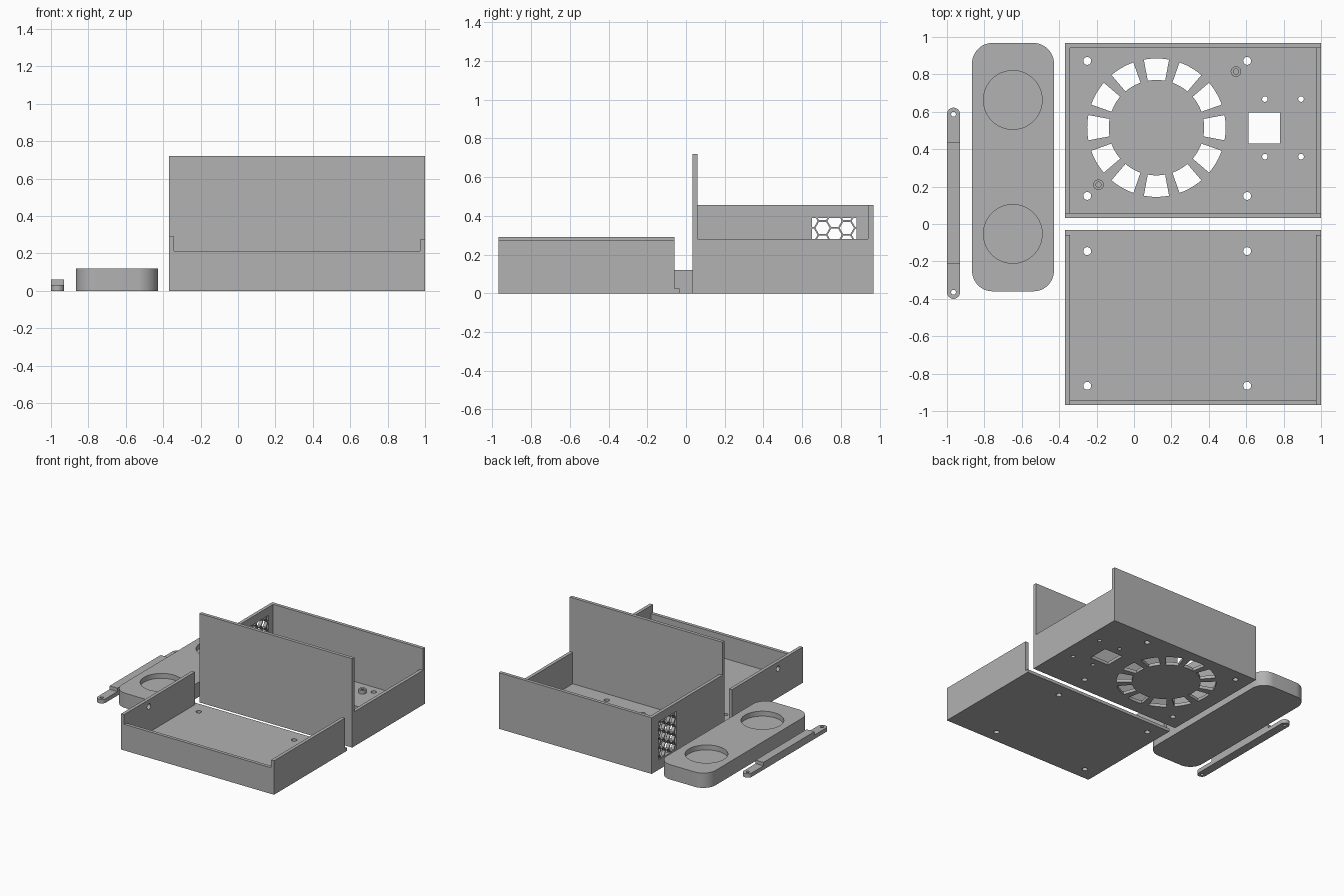
import bpy, bmesh, math

if "Cube" in bpy.data.objects:
    bpy.data.objects.remove(bpy.data.objects["Cube"])

grey = bpy.data.materials.new("plain_grey")
grey.diffuse_color = (0.445, 0.445, 0.445, 1)
grey.use_nodes = True
grey.node_tree.nodes["Principled BSDF"].inputs["Base Color"].default_value = grey.diffuse_color


def prisms(name, polys, lo, hi, axis="z"):
    """Extrude 2D outlines between lo and hi along z (x,y outline) or x (y,z outline)."""
    bm = bmesh.new()
    for poly in polys:
        rings = []
        for h in (lo, hi):
            rings.append([bm.verts.new((a, b, h) if axis == "z" else (h, a, b)) for a, b in poly])
        bottom, top = rings
        bm.faces.new(bottom[::-1])
        bm.faces.new(top)
        n = len(poly)
        for i in range(n):
            j = (i + 1) % n
            bm.faces.new((bottom[i], bottom[j], top[j], top[i]))
    bmesh.ops.recalc_face_normals(bm, faces=bm.faces)
    me = bpy.data.meshes.new(name)
    bm.to_mesh(me)
    bm.free()
    me.materials.append(grey)
    ob = bpy.data.objects.new(name, me)
    bpy.context.collection.objects.link(ob)
    return ob


def rect(x0, x1, y0, y1):
    return [(x0, y0), (x1, y0), (x1, y1), (x0, y1)]


def box(name, x0, x1, y0, y1, z0, z1):
    return prisms(name, [rect(x0, x1, y0, y1)], z0, z1)


def circle(x, y, r, n=32):
    return [(x + r * math.cos(2 * math.pi * i / n), y + r * math.sin(2 * math.pi * i / n)) for i in range(n)]


def rounded(x0, x1, y0, y1, r, n=12):
    pts = []
    corners = [(x1 - r, y1 - r), (x0 + r, y1 - r), (x0 + r, y0 + r), (x1 - r, y0 + r)]
    for q, (cx, cy) in enumerate(corners):
        for i in range(n + 1):
            a = math.pi / 2 * (q + i / n)
            p = (cx + r * math.cos(a), cy + r * math.sin(a))
            if not pts or math.dist(p, pts[-1]) > 1e-5:
                pts.append(p)
    return pts


def combine(ob, other, op="DIFFERENCE"):
    """Apply a boolean and remove the helper."""
    mod = ob.modifiers.new("bool", "BOOLEAN")
    mod.operation, mod.object, mod.solver = op, other, "EXACT"
    bpy.context.view_layer.objects.active = ob
    bpy.ops.object.modifier_apply(modifier=mod.name)
    bpy.data.objects.remove(other)


def smooth(ob):
    bpy.ops.object.select_all(action="DESELECT")
    ob.select_set(True)
    bpy.context.view_layer.objects.active = ob
    bpy.ops.object.shade_smooth_by_angle(angle=math.radians(30))


L, R, T, F = -0.37, 1.0, 0.027, 0.025      # left, right, wall, floor

# Rear case: tall front wall, lower back and left walls, lowest right wall
case = box("rear_case", L, R, 0.033, 0.967, 0, 0.72)
combine(case, box("cut", L - 1, R + 1, 0.06, 2, 0.455, 2))
combine(case, box("cut", L + T, R - T, 0.06, 0.94, F, 2))
combine(case, box("cut", R - 0.1, R + 1, 0.06, 0.94, 0.28, 2))

# Fan grille slots in the case floor
slots = []
for k in range(12):
    mid, half = math.radians(30 * k), math.radians(10.5)
    arc = [mid - half + 2 * half * i / 6 for i in range(7)]
    slots.append([(0.12 + 0.37 * math.cos(a), 0.515 + 0.37 * math.sin(a)) for a in arc]
                 + [(0.12 + 0.255 * math.cos(a), 0.515 + 0.255 * math.sin(a)) for a in arc[::-1]])
combine(case, prisms("cut", slots, -0.1, 0.1))

# Screw holes and square opening
holes = [circle(x, y, 0.021) for x in (-0.25, 0.605) for y in (0.15, 0.872)]
holes += [circle(x, y, 0.015) for x in (0.70, 0.893) for y in (0.36, 0.668)]
holes.append(rect(0.613, 0.78, 0.43, 0.597))
combine(case, prisms("cut", holes, -0.1, 0.1))

# Honeycomb vent in the left wall, trimmed to a rectangle
cells = []
for c in range(-1, 4):
    for k in range(-1, 6):
        y, z = 0.705 + 0.0625 * c, 0.337 - 0.072 * k + (0.036 if c % 2 else 0)
        cells.append(circle(y, z, 0.037, 6))
vent = prisms("cut", cells, L - 0.1, L + 0.1, "x")
combine(vent, box("trim", L - 0.2, L + 0.2, 0.65, 0.88, 0.08, 0.388), "INTERSECT")
combine(case, vent)
smooth(case)

# Hollow mounting posts on the case floor
for i, (x, y) in enumerate([(0.545, 0.815), (-0.19, 0.21)]):
    post = prisms(f"mounting_post_{i + 1}", [circle(x, y, 0.028)], F, 0.055)
    combine(post, prisms("cut", [circle(x, y, 0.014)], F + 0.002, 0.1))
    smooth(post)

# Front tray: open at the back, stepped wall heights
tray = box("front_tray", L, R, -0.967, -0.033, 0, 0.29)
combine(tray, box("cut", L + T, R - T, -0.94, 1, F, 1))
combine(tray, box("cut", L - 1, R + 1, -0.06, 1, F, 1))
combine(tray, box("cut", L + T, R - T, -2, -0.9, 0.212, 1))
combine(tray, box("cut", R - T, R + 1, -2, 1, 0.275, 1))
combine(tray, prisms("cut", [circle(x, y, 0.021) for x in (-0.25, 0.605) for y in (-0.865, -0.145)], -0.1, 0.1))
# Cable hole in the left wall
combine(tray, prisms("cut", [circle(-0.65, 0.235, 0.022)], L - 0.1, L + 0.1, "x"))
smooth(tray)

# Rounded block with two round recesses
block = prisms("rounded_block", [rounded(-0.866, -0.428, -0.36, 0.968, 0.11)], 0, 0.12)
combine(block, prisms("cut", [circle(-0.648, y, 0.157, 64) for y in (-0.053, 0.663)], 0.08, 0.3))
smooth(block)

# Clamp strip: rounded tabs with a raised middle
strip = prisms("clamp_strip", [rounded(-1, -0.93, -0.40, 0.622, 0.0349)], 0, 0.06)
for y0, y1 in ((-1, -0.215), (0.438, 1)):
    combine(strip, box("cut", -1.2, -0.8, y0, y1, 0.032, 0.2))
combine(strip, prisms("cut", [circle(-0.965, y, 0.013) for y in (-0.365, 0.587)], -0.1, 0.1))
smooth(strip)
